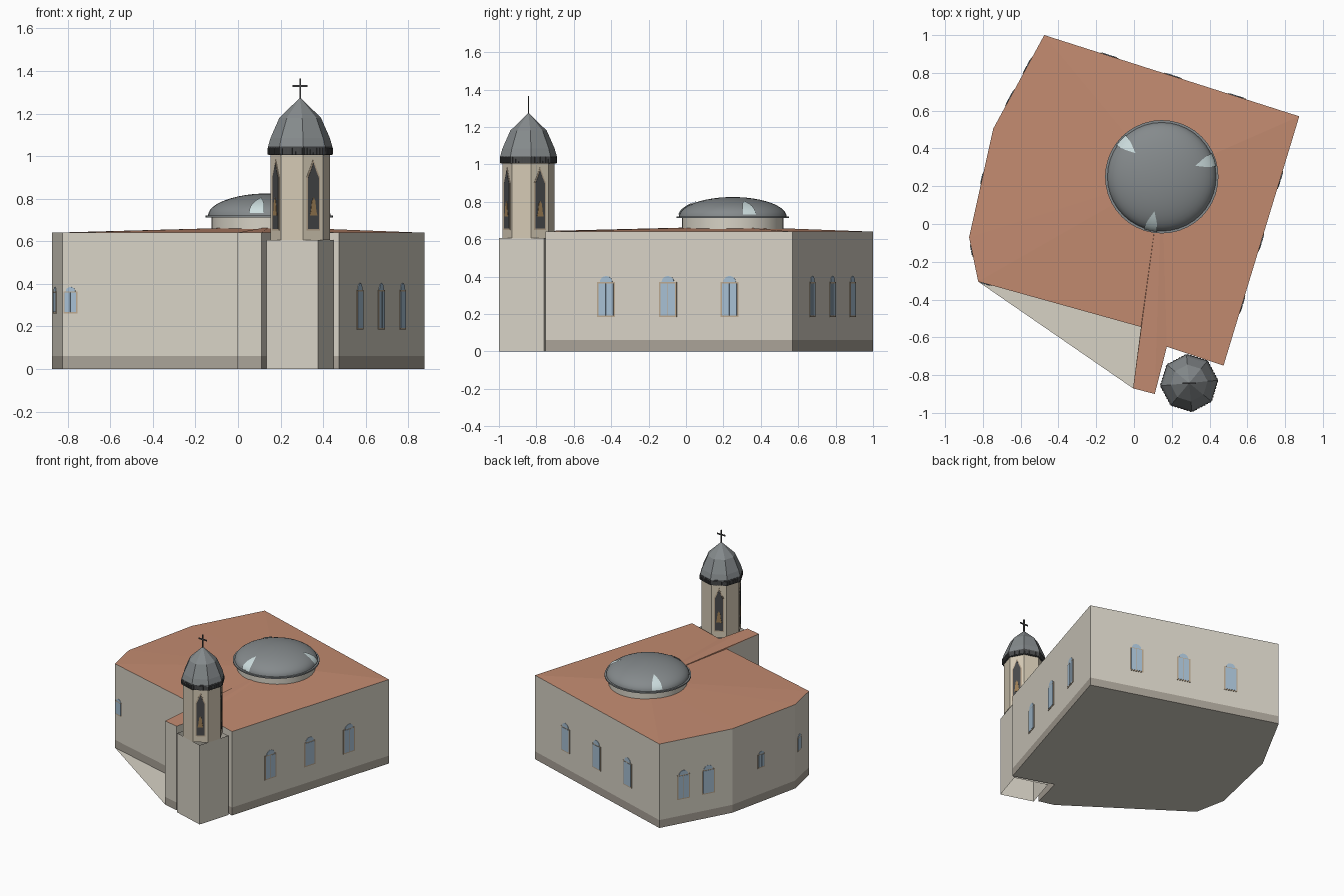
import bpy, bmesh
from math import sin, cos, pi, radians
from mathutils import Vector

if "Cube" in bpy.data.objects:
    bpy.data.objects.remove(bpy.data.objects["Cube"])

V = Vector
UP = V((0, 0, 1))


def mat(name, hexcol):
    m = bpy.data.materials.new(name)
    c = [int(hexcol[i:i + 2], 16) / 255 for i in (0, 2, 4)]
    m.diffuse_color = (*[v ** 2.2 for v in c], 1)
    m.use_nodes = True
    m.node_tree.nodes["Principled BSDF"].inputs["Base Color"].default_value = m.diffuse_color
    return m


WALL = mat("plaster", "D6D1C4")
PLINTH = mat("plinth_stone", "A8A196")
ROOF = mat("terracotta", "C28A70")
LEAD = mat("lead", "84898B")
DARK = mat("dark_metal", "4A4B4C")
TRIM = mat("tan_trim", "B9A68E")
GLASS = mat("glass", "A5BED2")
PALE = mat("pale_glass", "CBDCDD")
CREAM = mat("cream_plaster", "D3C8B3")
BRONZE = mat("bronze", "9A7C55")


def mesh(name, verts, faces, material, smooth=False, fix=True):
    me = bpy.data.meshes.new(name)
    me.from_pydata([tuple(v) for v in verts], [], faces)
    if fix:
        bm = bmesh.new()
        bm.from_mesh(me)
        bmesh.ops.recalc_face_normals(bm, faces=bm.faces)
        bm.to_mesh(me)
        bm.free()
    me.materials.append(material)
    ob = bpy.data.objects.new(name, me)
    bpy.context.collection.objects.link(ob)
    if smooth:
        bpy.ops.object.select_all(action='DESELECT')
        ob.select_set(True)
        bpy.context.view_layer.objects.active = ob
        bpy.ops.object.shade_smooth_by_angle(angle=radians(40))
    return ob


def band(name, pts, z0, z1, material):
    """Open vertical wall around a closed outline."""
    n = len(pts)
    v = [(x, y, z) for z in (z0, z1) for x, y in pts]
    return mesh(name, v, [(i, (i + 1) % n, n + (i + 1) % n, n + i) for i in range(n)], material)


def slab(name, profile, origin, tangent, normal, depth, material):
    """Flat shape standing on a wall, pushed outwards by depth."""
    n = len(profile)
    v = [origin + tangent * a + UP * z + normal * d for d in (-0.003, depth) for a, z in profile]
    f = [tuple(range(n)), tuple(range(n, 2 * n))]
    f += [(i, (i + 1) % n, n + (i + 1) % n, n + i) for i in range(n)]
    return mesh(name, v, f, material)


def lathe(name, profile, cx, cy, n, start, material, smooth=False):
    v = [(cx + r * cos(start + 2 * pi * i / n), cy + r * sin(start + 2 * pi * i / n), z)
         for r, z in profile for i in range(n)]
    f = [(k * n + i, k * n + (i + 1) % n, (k + 1) * n + (i + 1) % n, (k + 1) * n + i)
         for k in range(len(profile) - 1) for i in range(n)]
    ob = mesh(name, v, f, material)
    bm = bmesh.new()
    bm.from_mesh(ob.data)
    bmesh.ops.remove_doubles(bm, verts=bm.verts, dist=1e-5)
    bm.to_mesh(ob.data)
    bm.free()
    if smooth:
        bpy.context.view_layer.objects.active = ob
        bpy.ops.object.select_all(action='DESELECT')
        ob.select_set(True)
        bpy.ops.object.shade_smooth_by_angle(angle=radians(40))
    return ob


def rect(w, z0, z1):
    return [(-w / 2, z0), (w / 2, z0), (w / 2, z1), (-w / 2, z1)]


# Main hall: irregular outline, clockwise from the back left corner
plan = [(-0.475, 1.0), (0.875, 0.57), (0.474, -0.75), (0.174, -0.65), (0.11, -0.90),
        (-0.005, -0.87), (0.037, -0.545), (-0.825, -0.305), (-0.873, -0.07), (-0.745, 0.505)]
band("plinth", plan, 0, 0.06, PLINTH)
band("hall_walls", plan, 0.06, 0.64, WALL)

# Floor plate, which fills the front inner corner with a triangular step
floor = [p for i, p in enumerate(plan) if i != 6]
mesh("floor_plate", [(x, y, 0) for x, y in floor], [tuple(range(len(floor)))], WALL, fix=False)

# Shallow roof rising to the dome
CX, CY = 0.147, 0.25
n = len(plan)
mesh("roof", [(x, y, 0.64) for x, y in plan] + [(CX, CY, 0.668)],
     [((i + 1) % n, i, n) for i in range(n)], ROOF, fix=False)


# Arched windows on the hall walls
def window(edge, frac, w, z0, z1, rise):
    p, q = V((*plan[edge], 0)), V((*plan[(edge + 1) % n], 0))
    t = (q - p).normalized()
    nrm = V((-t.y, t.x, 0))
    o = p.lerp(q, frac)
    slab("window_frame", rect(w, z0, z1), o, t, nrm, 0.003, TRIM)
    g = w * 0.41
    arch = [(g * 0.85 * cos(pi * k / 8), z1 + rise * sin(pi * k / 8)) for k in range(9)]
    slab("window_arch", arch, o, t, nrm, 0.003, GLASS)
    for s in (-1, 1):
        slab("window_pane", rect(g * 0.96, z0 + 0.008, z1 - 0.006), o + t * s * g * 0.51,
             t, nrm, 0.005, GLASS)


for e in (0, 1):
    for f in (0.255, 0.505, 0.755):
        window(e, f, 0.10, 0.185, 0.37, 0.033)
for f in (0.33, 0.67):
    window(9, 1 - f, 0.10, 0.185, 0.37, 0.033)
window(8, 0.54, 0.067, 0.26, 0.365, 0.02)
window(7, 0.70, 0.067, 0.26, 0.365, 0.02)
window(6, 0.955, 0.067, 0.26, 0.365, 0.02)

# Dome on its drum
lathe("dome_drum", [(0.272, 0.64), (0.272, 0.712)], CX, CY, 40, 0, WALL, True)
lathe("dome_rim", [(0.27, 0.712), (0.3, 0.712), (0.3, 0.722), (0.285, 0.722)], CX, CY, 40, 0, LEAD, True)
DR, DZ, DH = 0.288, 0.72, 0.105
lathe("dome", [(DR * cos(e), DZ + DH * sin(e)) for e in [pi / 2 * k / 12 for k in range(13)]],
      CX, CY, 40, 0, LEAD, True)

# Three leaf-shaped skylights lying on the dome
for a in (-102, 18, 138):
    v, steps = [], 10
    for k in range(steps + 1):
        s = k / steps
        e = radians(6 + 44 * s)
        r, z = (DR + 0.006) * cos(e), DZ + (DH + 0.006) * sin(e)
        half = 0.036 * max(0.03, 1 - s ** 2.5)
        for j in (-1, 0, 1):
            b = radians(a) + j * half / r
            v.append((CX + r * cos(b), CY + r * sin(b), z))
    f = [(3 * k + j, 3 * k + j + 1, 3 * k + j + 4, 3 * k + j + 3) for k in range(steps) for j in (0, 1)]
    mesh("dome_skylight", v, f, PALE, True, fix=False)

# Bell tower: open square shaft, then an eight-sided belfry
TX, TY, ROT = 0.292, -0.842, radians(-17)
OCT = ROT + pi / 8
c = V((TX, TY, 0))
corners = [(TX + 0.178 * cos(ROT + pi / 4 + k * pi / 2), TY + 0.178 * sin(ROT + pi / 4 + k * pi / 2))
           for k in range(4)]
band("tower_shaft", corners, 0, 0.605, WALL)
lathe("belfry", [(0, 0.605), (0.14, 0.605), (0.14, 1.02)], TX, TY, 8, OCT, CREAM)


# Pointed openings with bells on the four diagonal faces
def pointed(w, z0, z1, tip):
    return [(-w, z0), (w, z0), (w, z1), (w * 0.55, (z1 + tip) / 2 - 0.006), (0, tip),
            (-w * 0.55, (z1 + tip) / 2 - 0.006), (-w, z1)]


for k in range(4):
    a = ROT + pi / 4 + k * pi / 2
    nrm, t = V((cos(a), sin(a), 0)), V((-sin(a), cos(a), 0))
    o = c + nrm * 0.14 * cos(pi / 8)
    slab("opening_frame", pointed(0.036, 0.65, 0.90, 0.985), o, t, nrm, 0.002, TRIM)
    slab("opening", pointed(0.028, 0.658, 0.90, 0.968), o, t, nrm, 0.004, DARK)
    bell = [(-0.02, 0.72), (0.02, 0.72), (0.014, 0.745), (0.009, 0.79), (0, 0.805), (-0.009, 0.79), (-0.014, 0.745)]
    slab("bell", bell, o, t, nrm, 0.006, BRONZE)

# Dark eave with small blocks along each side
lathe("eave", [(0.13, 1.005), (0.15, 1.005), (0.153, 1.045), (0.14, 1.05)], TX, TY, 8, OCT, DARK)
for k in range(8):
    a = ROT + k * pi / 4
    nrm, t = V((cos(a), sin(a), 0)), V((-sin(a), cos(a), 0))
    for j in range(-3, 4):
        slab("eave_block", rect(0.009, 1.008, 1.038), c + nrm * 0.139 + t * j * 0.0165, t, nrm, 0.005, DARK)

# Faceted spire and cross
lathe("spire", [(0.153, 1.04), (0.14, 1.085), (0.098, 1.18), (0, 1.275)], TX, TY, 8, OCT, LEAD)
X, Y = V((1, 0, 0)), V((0, -1, 0))
slab("cross_post", rect(0.008, 1.26, 1.365), c, X, Y, 0.004, DARK)
slab("cross_arm", rect(0.07, 1.325, 1.334), c, X, Y, 0.004, DARK)
